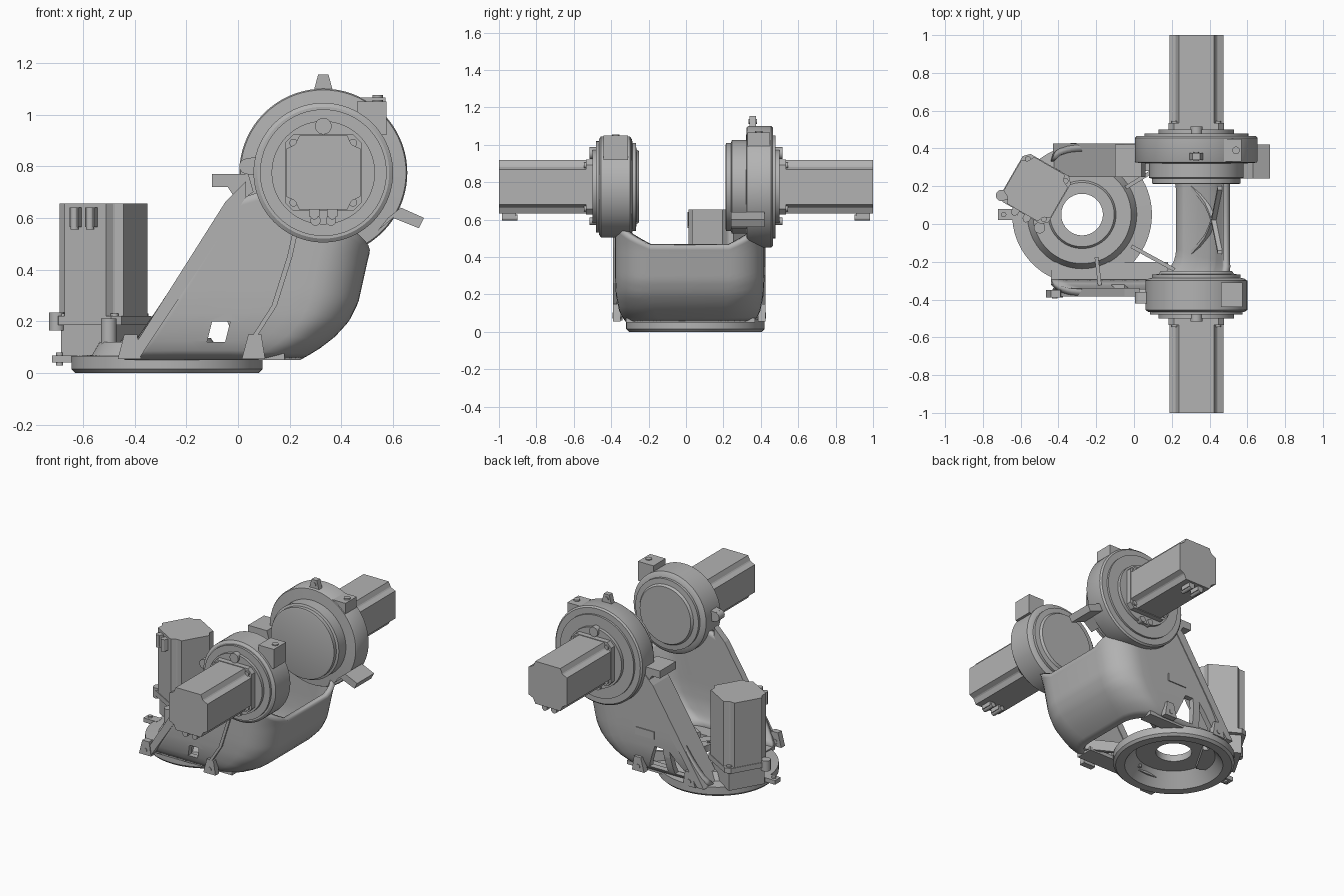
import bpy, bmesh, math
from mathutils import Matrix, Vector

cube = bpy.data.objects.get("Cube")
if cube:
    bpy.data.objects.remove(cube, do_unlink=True)

grey = bpy.data.materials.new("cast_grey")
grey.use_nodes = True
COLOUR = (0.45, 0.45, 0.45, 1)
grey.diffuse_color = COLOUR
grey.node_tree.nodes["Principled BSDF"].inputs["Base Color"].default_value = COLOUR

PI = math.pi
ALONG_Y = Matrix.Rotation(-PI / 2, 4, 'X')    # local z becomes +y
HUB_X, HUB_Z = 0.33, 0.775
BASE = Vector((-0.275, 0.05, 0))


def finish(name, bm, matrix=None, smooth=True):
    """Turn a bmesh into a coloured object."""
    bmesh.ops.recalc_face_normals(bm, faces=bm.faces)
    mesh = bpy.data.meshes.new(name)
    bm.to_mesh(mesh)
    bm.free()
    mesh.materials.append(grey)
    ob = bpy.data.objects.new(name, mesh)
    bpy.context.collection.objects.link(ob)
    if matrix:
        ob.matrix_world = matrix
    if smooth:
        bpy.ops.object.select_all(action='DESELECT')
        ob.select_set(True)
        bpy.context.view_layer.objects.active = ob
        bpy.ops.object.shade_smooth_by_angle(angle=math.radians(32))
    return ob


def prism(name, points, low, high, matrix=None, smooth=False):
    """Extrude a flat outline along local z."""
    bm = bmesh.new()
    a = [bm.verts.new((x, y, low)) for x, y in points]
    b = [bm.verts.new((x, y, high)) for x, y in points]
    bm.faces.new(a)
    bm.faces.new(b)
    for i in range(len(a)):
        j = (i + 1) % len(a)
        bm.faces.new((a[i], a[j], b[j], b[i]))
    return finish(name, bm, matrix, smooth)


def side_plate(name, points, y0, y1):
    """Outline in x and z, extruded along y."""
    return prism(name, [(x, -z) for x, z in points], y0, y1, ALONG_Y)


def box(name, x0, x1, y0, y1, z0, z1, matrix=None):
    return prism(name, [(x0, y0), (x1, y0), (x1, y1), (x0, y1)], z0, z1, matrix)


def lathe(name, profile, matrix=None, closed=False, n=72):
    """Revolve (radius, height) pairs around local z."""
    bm = bmesh.new()
    rings = [[bm.verts.new((r * math.cos(2 * PI * k / n), r * math.sin(2 * PI * k / n), h))
              for k in range(n)] for r, h in profile]
    pairs = list(zip(rings, rings[1:])) + ([(rings[-1], rings[0])] if closed else [])
    for a, b in pairs:
        for k in range(n):
            m = (k + 1) % n
            bm.faces.new((a[k], a[m], b[m], b[k]))
    if not closed:
        bm.faces.new(rings[0])
        bm.faces.new(rings[-1])
    return finish(name, bm, matrix)


def disc(name, r, x, y, low, high, matrix=None, n=20):
    m = (matrix or Matrix()) @ Matrix.Translation((x, y, 0))
    return lathe(name, [(r, low), (r, high)], m, n=n)


def interp(table, v):
    for (a, p), (b, q) in zip(table, table[1:]):
        if v <= b:
            return p + (q - p) * max(0, v - a) / (b - a)
    return table[-1][1]


def cut(target, cutter):
    cutter.hide_render = True
    cutter.hide_set(True)
    mod = target.modifiers.new("opening", 'BOOLEAN')
    mod.operation, mod.solver, mod.object = 'DIFFERENCE', 'EXACT', cutter


# Yoke shell: open U sections stacked in height, with a low saddle in the middle
RIGHT = [(.05, .24), (.09, .31), (.14, .375), (.2, .43), (.27, .465), (.45, .505), (.6, .555), (.75, .58)]
HALF = [(.05, .34), (.1, .375), (.2, .395), (.3, .4)]
bm = bmesh.new()
columns = []
half_u = [("wall", k / 8, t) for k, t in enumerate((.66, .68, .7, .72, .72, .72, .72, .68, .62))]
half_u += [("corner", k / 8, .62 - .16 * (k / 8) ** .8) for k in range(1, 9)]
full_u = [(p, -1) for p in half_u] + [(p, 1) for p in reversed(half_u)]
for (kind, s, top), side in full_u:
    column = []
    for level in range(19):
        z = .05 + (top - .05) * level / 18
        x0 = -.44 + (z - .05) * .65
        x1, half, r = interp(RIGHT, z), interp(HALF, z), .19
        if kind == "wall":
            x, y = x0 + (x1 - r - x0) * s, half
        else:
            a = s * PI / 2
            x, y = x1 - r + r * math.sin(a), half - r + r * math.cos(a)
        column.append(bm.verts.new((x, .02 + side * y, z)))
    columns.append(column)
for a, b in zip(columns, columns[1:]):
    for i in range(18):
        bm.faces.new((a[i], b[i], b[i + 1], a[i + 1]))
shell = finish("yoke_shell", bm)
thick = shell.modifiers.new("thickness", 'SOLIDIFY')
thick.thickness, thick.offset = .035, -1

# Windows in the yoke walls
cut(shell, side_plate("front_window_cutter", [(-.12, .12), (-.05, .12), (-.03, .2), (-.1, .2)], -.5, -.25))
cut(shell, side_plate("back_window_cutter", [(-.14, .09), (0, .09), (-.06, .25), (-.12, .25)], .3, .5))
cut(shell, side_plate("back_small_window_cutter", [(-.31, .09), (-.19, .09), (-.17, .24)], .3, .5))

# Sloping flanges on the open edges, ribs and floor plates
slope = [(-.43, .06), (-.38, .06), (.03, .68), (.03, .74), (-.05, .66)]
side_plate("front_edge_flange", slope, -.385, -.34)
side_plate("back_edge_flange", slope, .25, .425)
side_plate("front_rib", [(.04, .12), (.06, .12), (.15, .26), (.21, .45), (.23, .54), (.21, .54), (.19, .45), (.13, .26)], -.39, -.37)
box("front_floor", -.44, .18, -.32, -.2, .05, .075)
box("back_floor", -.42, .18, .28, .37, .05, .075)
box("name_plate", -.06, .08, .418, .426, .3, .35)
for name, x, y, angle, length in (("front_web", .1, -.18, -.5, .26), ("back_web", .05, .25, .55, .22),
                                  ("side_web", -.19, -.25, -1.45, .15)):
    m = Matrix.Translation((x, y, 0)) @ Matrix.Rotation(angle, 4, 'Z')
    box(name, -length / 2, length / 2, -.01, .01, .06, .13, m)

# Crossed ribs inside the saddle
for s in (-1, 1):
    bm = bmesh.new()
    strip = []
    for k in range(9):
        z = .13 + .31 * k / 8
        x, y = interp(RIGHT, z) - .04, .02 + s * (.17 - .34 * k / 8)
        strip.append([bm.verts.new((x + dx, y + dy, z)) for dx, dy in ((-.02, -.01), (-.02, .01), (.01, .01), (.01, -.01))])
    for a, b in zip(strip, strip[1:]):
        for i in range(4):
            bm.faces.new((a[i], a[(i + 1) % 4], b[(i + 1) % 4], b[i]))
    bm.faces.new(strip[0])
    bm.faces.new(strip[-1])
    finish("saddle_rib", bm)

# Round base with a conical hollow beneath and a centre hole
lathe("base_ring", [(.3, 0), (.355, 0), (.37, .015), (.37, .065), (.29, .07), (.26, .12), (.18, .12),
                    (.17, .135), (.11, .135), (.11, .09), (.23, .09)], Matrix.Translation(BASE), closed=True)
for k in range(12):
    a = 2 * PI * k / 12
    disc("base_bolt", .009, BASE.x + .14 * math.cos(a), BASE.y + .14 * math.sin(a), .13, .142, n=10)
box("base_lug", -.72, -.62, .02, .08, .04, .068)
disc("base_lug_pin", .014, -.69, .05, .03, .08)

# Foot ears around the yoke
for x, y in ((-.42, -.37), (.06, -.37), (-.32, .405), (.06, .405)):
    side_plate("foot_ear", [(x - .045, .055), (x + .045, .055), (x + .03, .15), (x - .02, .15)], y - .02, y + .02)
    disc("foot_ear_boss", .015, x, -.087, y - .024, y + .024, ALONG_Y)


def motor(name, length, matrix):
    """Motor with scooped corners, mounting flange, screws and two plugs."""
    h, c = .143, .05
    outline = []
    for q in range(4):
        a = q * PI / 2
        for u, v in ((h, h - c), (h - .03, h - .036), (h - .036, h - .03), (h - c, h)):
            outline.append((u * math.cos(a) - v * math.sin(a), u * math.sin(a) + v * math.cos(a)))
    prism(name, outline, .03, .035 + length, matrix)
    f = .147
    prism(name + "_flange", [(f, .03 - f), (f, f - .03), (f - .03, f), (.03 - f, f), (-f, f - .03),
                             (-f, .03 - f), (.03 - f, -f), (f - .03, -f)], 0, .035, matrix)
    for sx in (-1, 1):
        for sy in (-1, 1):
            disc(name + "_screw", .016, sx * .115, sy * .115, .03, .045, matrix)
        end = .035 + length
        box(name + "_plug", sx * .035 - .02, sx * .035 + .02, -.17, -.13, end - .09, end - .015, matrix)
        disc(name + "_plug_tip", .016, sx * .035, -.165, end - .1, end - .015, matrix)


# Upright base motor with its stand
at = Matrix.Translation((-.52, .185, .185)) @ Matrix.Rotation(-PI / 6, 4, 'Z')
motor("base_motor", .435, at)
box("base_motor_stand", -.12, .12, -.12, .12, -.125, 0, at)
disc("base_motor_boss", .03, -.14, -.12, -.02, .05, at)
disc("base_motor_boss", .03, -.5, -.02, .1, .21)

# Hubs, each with an outward-facing motor
front_hub = [(.19, .25), (.2, .265), (.235, .268), (.235, .285), (.255, .29), (.27, .3), (.27, .455),
             (.255, .465), (.245, .465), (.245, .48), (.2, .48), (.2, .5)]
back_hub = [(.225, .212), (.235, .215), (.235, .24), (.25, .245), (.25, .32), (.32, .325), (.325, .335),
            (.325, .455), (.315, .465), (.275, .465), (.275, .478), (.2, .478), (.2, .5)]
for name, turn, profile in (
        ("front", Matrix.Rotation(PI / 2, 4, 'X'), front_hub),
        ("back", Matrix.Rotation(PI, 4, 'Z') @ Matrix.Rotation(PI / 2, 4, 'X'), back_hub)):
    axis = Matrix.Translation((HUB_X, 0, HUB_Z)) @ turn
    lathe(name + "_hub", profile, axis)
    motor(name + "_motor", .465, axis @ Matrix.Translation((0, 0, .5)))
    for x, y, r in ((0, .18, .032), (-.03, -.185, .02), (.03, -.185, .02)):
        disc(name + "_hub_plug", r, x, y, .47, .515, axis)

# Lugs and brackets on the hubs
box("front_hub_lug", .46, .575, -.44, -.31, .92, 1.05)
disc("front_hub_lug_hole_boss", .02, .54, -.375, 1.04, 1.056)
box("back_hub_lug", .46, .57, .33, .45, .92, 1.065)
disc("back_hub_lug_hole_boss", .02, .54, .39, 1.06, 1.075)
side_plate("top_tab", [(.29, 1.08), (.37, 1.08), (.35, 1.155), (.31, 1.155)], .34, .375)
disc("top_tab_boss", .014, .33, -1.125, .335, .38, ALONG_Y)
side_plate("right_bracket", [(.58, .6), (.63, .64), (.72, .6), (.7, .56), (.6, .6), (.54, .55)], .24, .42)
side_plate("left_bracket", [(-.1, .72), (-.04, .72), (0, .66), (.06, .7), (.04, .77), (-.1, .77)], .25, .42)
disc("front_hub_ear", .03, .035, -.8, -.42, -.36, ALONG_Y)
side_plate("front_hub_ear_web", [(.03, .77), (.1, .76), (.1, .84), (.03, .83)], -.42, -.36)
